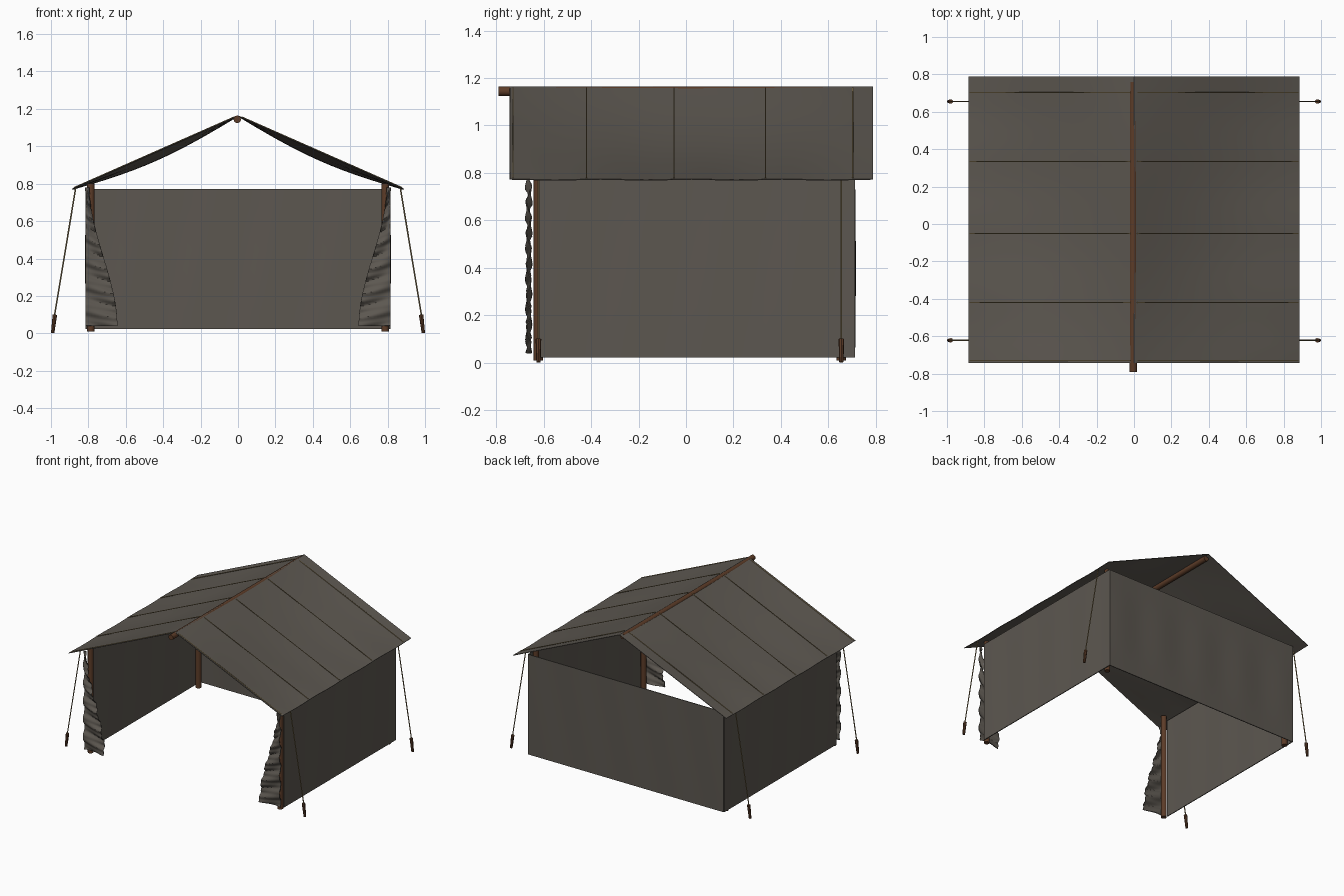
import bpy
import bmesh
from math import sin, pi
from mathutils import Vector

cube = bpy.data.objects.get("Cube")
if cube:
    bpy.data.objects.remove(cube, do_unlink=True)


def material(name, rgb):
    m = bpy.data.materials.new(name)
    m.use_nodes = True
    m.diffuse_color = (*rgb, 1)
    bsdf = m.node_tree.nodes["Principled BSDF"]
    bsdf.inputs["Base Color"].default_value = (*rgb, 1)
    bsdf.inputs["Roughness"].default_value = 0.9
    return m


CANVAS = material("grey_brown_canvas", (0.108, 0.096, 0.081))
WOOD = material("brown_wood", (0.108, 0.045, 0.021))
ROPE = material("tan_rope", (0.28, 0.21, 0.10))


def finish(name, bm, mat, thickness=0.0):
    """Make the object, thicken it if it is cloth, and shade it."""
    mesh = bpy.data.meshes.new(name)
    bm.to_mesh(mesh)
    bm.free()
    mesh.materials.append(mat)
    obj = bpy.data.objects.new(name, mesh)
    bpy.context.collection.objects.link(obj)
    bpy.ops.object.select_all(action="DESELECT")
    obj.select_set(True)
    bpy.context.view_layer.objects.active = obj
    if thickness:
        mod = obj.modifiers.new("cloth_thickness", "SOLIDIFY")
        mod.thickness = thickness
        mod.offset = 0
        bpy.ops.object.modifier_apply(modifier=mod.name)
    bpy.ops.object.shade_smooth_by_angle(angle=0.6)
    return obj


def sheet(name, point, nu, nv, thickness):
    """Canvas grid: point(u, v) gives a position for u, v in 0..1."""
    bm = bmesh.new()
    rows = [[bm.verts.new(point(i / nu, j / nv)) for i in range(nu + 1)]
            for j in range(nv + 1)]
    for a, b in zip(rows, rows[1:]):
        for i in range(nu):
            bm.faces.new((a[i], a[i + 1], b[i + 1], b[i]))
    bmesh.ops.recalc_face_normals(bm, faces=bm.faces)
    return finish(name, bm, CANVAS, thickness)


def rod(name, start, end, r1, r2, mat, sides=12):
    """Round bar between two points."""
    start, end = Vector(start), Vector(end)
    axis = end - start
    bm = bmesh.new()
    bmesh.ops.create_cone(bm, cap_ends=True, segments=sides, radius1=r1,
                          radius2=r2, depth=axis.length)
    turn = axis.to_track_quat("Z", "Y").to_matrix().to_4x4()
    bmesh.ops.transform(bm, matrix=turn, verts=bm.verts)
    bmesh.ops.translate(bm, vec=(start + end) / 2, verts=bm.verts)
    return finish(name, bm, mat)


# Roof, straight at both gables and sagging between them
HALF, FRONT, BACK = 0.885, -0.743, 0.788
RIDGE, EAVE = 1.163, 0.773


def roof(u, v):
    x = 2 * u - 1
    t = abs(x)
    sag = 0.045 * sin(pi * t) * sin(pi * v)
    ridge_dip = 0.002 * (1 - t) * sin(pi * v)
    scallop = 0.004 * t * sin(4 * pi * v) ** 2
    return (HALF * x, FRONT + v * (BACK - FRONT),
            RIDGE + (EAVE - RIDGE) * t - sag - ridge_dip - scallop)


sheet("roof_canvas", roof, 32, 32, 0.004)

# Taut seam cords running straight from ridge to eave
for n, y in enumerate((-0.73, -0.42, -0.05, 0.335, 0.703)):
    for side, label in ((1, "left"), (-1, "right")):
        rod(f"roof_seam_{label}_{n + 1}",
            (side * 0.018, y, RIDGE - 0.005), (side * 0.878, y, EAVE + 0.006),
            0.0028, 0.0028, ROPE, 6)

# Ridge pole
rod("ridge_pole", (-0.004, -0.79, 1.144), (-0.004, 0.76, 1.144),
    0.02, 0.02, WOOD)

# Back wall
WALL_X, LOW, HIGH = 0.812, 0.022, 0.772


def back_wall(u, v):
    ripple = 0.003 * sin(u * 9 * pi) * sin(pi * v)
    return (WALL_X * (2 * u - 1), 0.71 + ripple, LOW + v * (HIGH - LOW))


sheet("back_wall", back_wall, 36, 8, 0.006)


def flap_width(v):
    """Width of the tied-back front flap, wide at the bottom."""
    s = 1 - v
    return 0.02 + 0.15 * s * s * (3 - 2 * s)


for side, label in ((1, "left"), (-1, "right")):
    # Side wall
    def side_wall(u, v):
        ripple = 0.002 * sin(8 * pi * u) * sin(pi * v)
        return (side * (WALL_X + ripple), -0.617 + u * 1.327,
                LOW + v * (HIGH - LOW))

    sheet(f"{label}_wall", side_wall, 32, 8, 0.006)

    # Gathered front flap with creased folds
    def flap(u, v):
        crease = 0.005 * sin(34 * pi * v + 5 * u) * (0.4 + 0.6 * u)
        fold = 0.010 * sin(11 * pi * v + 4 * u)
        return (side * (0.815 - u * flap_width(v)),
                -0.663 + crease + fold, 0.04 + v * 0.74)

    sheet(f"{label}_front_flap", flap, 10, 90, 0.004)

    for y, end in ((-0.622, "front"), (0.655, "back")):
        # Corner post
        rod(f"{end}_{label}_post", (side * 0.787, y, 0.01),
            (side * 0.787, y, 0.8), 0.02, 0.02, WOOD)
        # Guy rope and ground peg
        top = (side * 0.868, y, 0.776)
        knot = (side * 0.981, y, 0.095)
        rod(f"{end}_{label}_guy_rope", top, knot, 0.004, 0.004, ROPE, 6)
        rod(f"{end}_{label}_peg", (side * 0.991, y, 0.002),
            (side * 0.979, y, 0.1), 0.009, 0.012, WOOD, 8)
